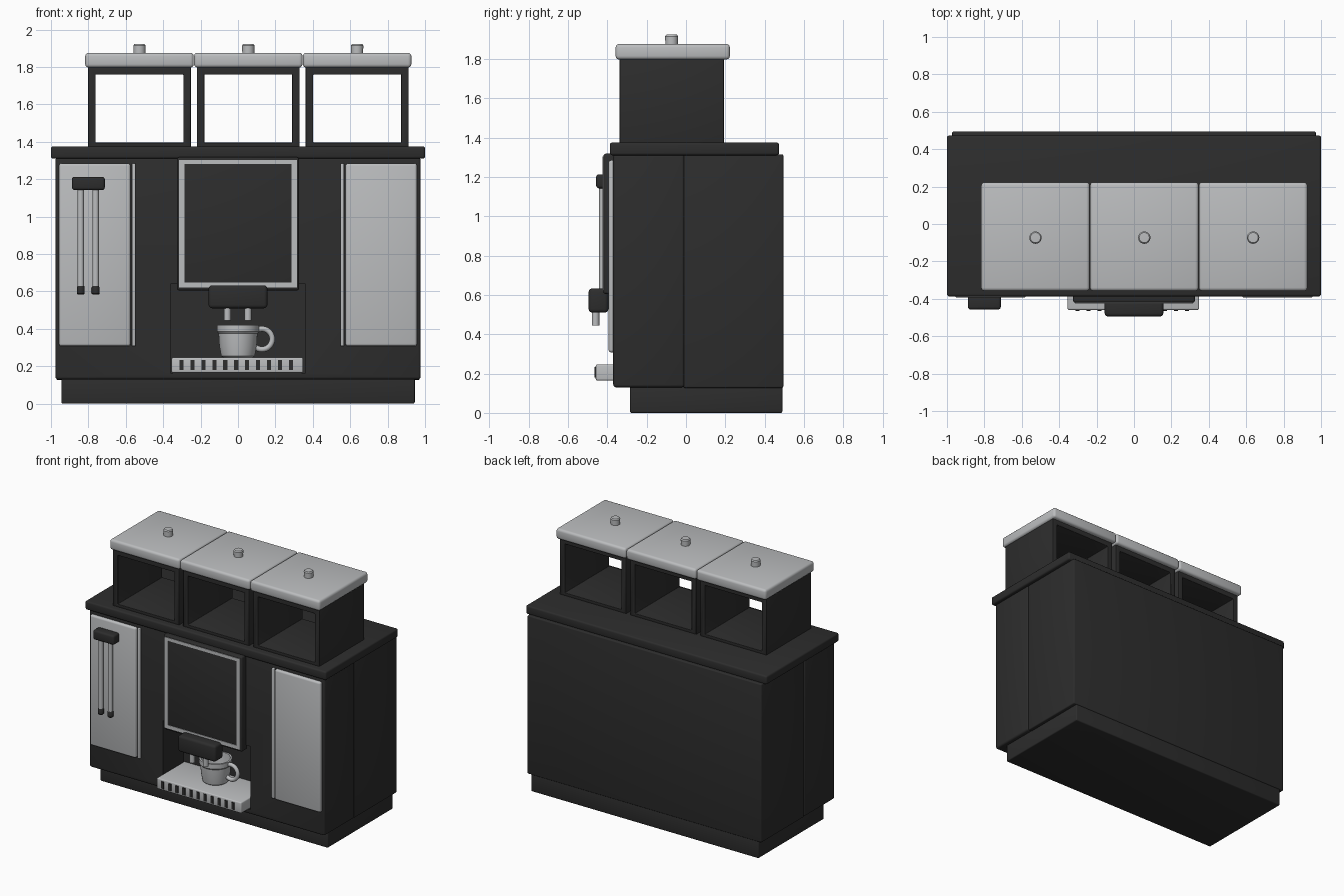
import bpy, bmesh, math
from mathutils import Matrix

if "Cube" in bpy.data.objects:
    bpy.data.objects.remove(bpy.data.objects["Cube"])


def material(name, r, g, b):
    m = bpy.data.materials.new(name)
    m.diffuse_color = (r, g, b, 1)
    m.use_nodes = True
    m.node_tree.nodes["Principled BSDF"].inputs["Base Color"].default_value = m.diffuse_color
    return m


BLACK = material("charcoal black", 0.026, 0.026, 0.026)
SILVER = material("satin silver", 0.5, 0.51, 0.52)


def finish(name, bm, mat, bevel=0, smooth=True):
    bmesh.ops.recalc_face_normals(bm, faces=bm.faces)
    me = bpy.data.meshes.new(name)
    bm.to_mesh(me)
    bm.free()
    ob = bpy.data.objects.new(name, me)
    bpy.context.collection.objects.link(ob)
    me.materials.append(mat)
    bpy.ops.object.select_all(action='DESELECT')
    ob.select_set(True)
    bpy.context.view_layer.objects.active = ob
    if bevel:
        mod = ob.modifiers.new("rounding", 'BEVEL')
        mod.width, mod.segments = bevel, 3
        bpy.ops.object.modifier_apply(modifier=mod.name)
    if smooth:
        bpy.ops.object.shade_smooth_by_angle(angle=math.radians(35))
    return ob


def box(name, x, y, z, mat, bevel=0.0):
    """Box from (min, max) pairs, with rounded edges."""
    bm = bmesh.new()
    size = [b - a for a, b in (x, y, z)]
    mid = [(a + b) / 2 for a, b in (x, y, z)]
    bmesh.ops.create_cube(bm, size=1, matrix=Matrix.Translation(mid) @ Matrix.Diagonal((*size, 1)))
    return finish(name, bm, mat, bevel)


def frame(name, x, z, y, hole_x, hole_z, mat, bevel=0.0):
    """Rectangular tube running along y."""
    def loop(xs, zs, yy):
        return [bm.verts.new((a, yy, b)) for a, b in
                ((xs[0], zs[0]), (xs[1], zs[0]), (xs[1], zs[1]), (xs[0], zs[1]))]
    bm = bmesh.new()
    rings = [loop(x, z, y[0]), loop(x, z, y[1]), loop(hole_x, hole_z, y[1]), loop(hole_x, hole_z, y[0])]
    for k in range(4):
        a, b = rings[k], rings[(k + 1) % 4]
        for i in range(4):
            j = (i + 1) % 4
            bm.faces.new((a[i], a[j], b[j], b[i]))
    return finish(name, bm, mat, bevel)


def lathe(name, profile, centre, mat, steps=32):
    """Turn an (r, z) profile around a vertical axis."""
    bm = bmesh.new()
    verts = [bm.verts.new((r, 0, z)) for r, z in profile]
    edges = [bm.edges.new(p) for p in zip(verts, verts[1:])]
    bmesh.ops.spin(bm, geom=verts + edges, cent=(0, 0, 0), axis=(0, 0, 1),
                   angle=2 * math.pi, steps=steps)
    bmesh.ops.remove_doubles(bm, verts=bm.verts, dist=1e-4)
    bmesh.ops.translate(bm, vec=centre, verts=bm.verts)
    return finish(name, bm, mat)


# Cabinet: plinth, rear body, front body with a brewing alcove, worktop
box("plinth", (-0.945, 0.945), (-0.285, 0.49), (0, 0.135), BLACK, 0.008)
box("rear_body", (-0.972, 0.972), (-0.012, 0.495), (0.127, 1.315), BLACK, 0.008)
front = box("front_body", (-0.977, 0.977), (-0.37, -0.008), (0.13, 1.315), BLACK, 0.014)
cutter = box("alcove_cutter", (-0.362, 0.362), (-0.6, -0.13), (0.165, 0.64), BLACK)
cutter.hide_render = True
cut = front.modifiers.new("alcove", 'BOOLEAN')
cut.object, cut.operation, cut.solver = cutter, 'DIFFERENCE', 'EXACT'
bpy.context.view_layer.objects.active = front
bpy.ops.object.modifier_apply(modifier=cut.name)
bpy.data.objects.remove(cutter)
box("worktop", (-1, 1), (-0.387, 0.473), (1.31, 1.375), BLACK, 0.012)

# Door panels with slim handle strips
for side, s in (("left", -1), ("right", 1)):
    box(side + "_door", sorted((s * 0.575, s * 0.957)), (-0.394, -0.36), (0.307, 1.285), SILVER, 0.014)
    box(side + "_door_strip", sorted((s * 0.547, s * 0.567)), (-0.386, -0.36), (0.307, 1.285), SILVER, 0.006)

# Display: black housing with a silver border
box("display_housing", (-0.326, 0.326), (-0.42, -0.35), (0.605, 1.318), BLACK, 0.012)
frame("display_border", (-0.315, 0.315), (0.622, 1.303), (-0.424, -0.415),
      (-0.285, 0.285), (0.648, 1.28), SILVER)

# Dispensing head and spouts
box("dispenser_head", (-0.157, 0.157), (-0.495, -0.395), (0.51, 0.633), BLACK, 0.018)
for x in (-0.057, 0.053):
    lathe("spout", [(0, 0.445), (0.019, 0.445), (0.019, 0.52), (0, 0.52)], (x, -0.46, 0), SILVER, 20)

# Drip tray with a row of dark slots
box("drip_tray", (-0.355, 0.348), (-0.459, -0.13), (0.165, 0.247), SILVER, 0.008)
for i in range(11):
    x = -0.302 + i * 0.0585
    box("tray_slot", (x - 0.011, x + 0.011), (-0.465, -0.456), (0.18, 0.233), BLACK)

# Cup with handle
lathe("cup", [(0, 0.247), (0.08, 0.247), (0.09, 0.255), (0.1, 0.31), (0.104, 0.375), (0.113, 0.385),
              (0.113, 0.42), (0.1, 0.42), (0.093, 0.32), (0.08, 0.27), (0, 0.265)],
      (0, -0.265, 0), SILVER, 40)
bm = bmesh.new()
bmesh.ops.create_circle(bm, segments=12, radius=0.015, matrix=Matrix.Translation((0.055, 0, 0)) @ Matrix.Rotation(math.pi / 2, 4, 'X'))
bmesh.ops.spin(bm, geom=bm.verts[:] + bm.edges[:], cent=(0, 0, 0), axis=(0, 0, 1), angle=2 * math.pi, steps=32)
bmesh.ops.remove_doubles(bm, verts=bm.verts, dist=1e-4)
bmesh.ops.transform(bm, verts=bm.verts, matrix=Matrix.Translation((0.128, -0.265, 0.345)) @ Matrix.Rotation(math.pi / 2, 4, 'X'))
finish("cup_handle", bm, SILVER)

# Steam wands hanging from a bracket
box("wand_bracket", (-0.888, -0.712), (-0.457, -0.38), (1.142, 1.213), BLACK, 0.014)
for x in (-0.841, -0.761):
    lathe("wand_tube", [(0, 0.62), (0.017, 0.62), (0.017, 1.15), (0, 1.15)], (x, -0.425, 0), SILVER, 20)
    lathe("wand_tip", [(0, 0.583), (0.016, 0.583), (0.021, 0.59), (0.021, 0.622), (0.017, 0.628), (0, 0.628)],
          (x, -0.425, 0), BLACK, 20)

# Three open hoppers with lids and knobs
for i in range(3):
    x = -0.527 + i * 0.582
    frame("hopper", (x - 0.275, x + 0.275), (1.37, 1.81), (-0.338, 0.192),
          (x - 0.235, x + 0.235), (1.395, 1.76), BLACK, 0.004)
    box("hopper_lid", (x - 0.29, x + 0.29), (-0.358, 0.223), (1.797, 1.876), SILVER, 0.018)
    lathe("lid_knob", [(0, 1.87), (0.032, 1.87), (0.033, 1.915), (0.027, 1.923), (0, 1.924)],
          (x, -0.073, 0), SILVER, 24)
